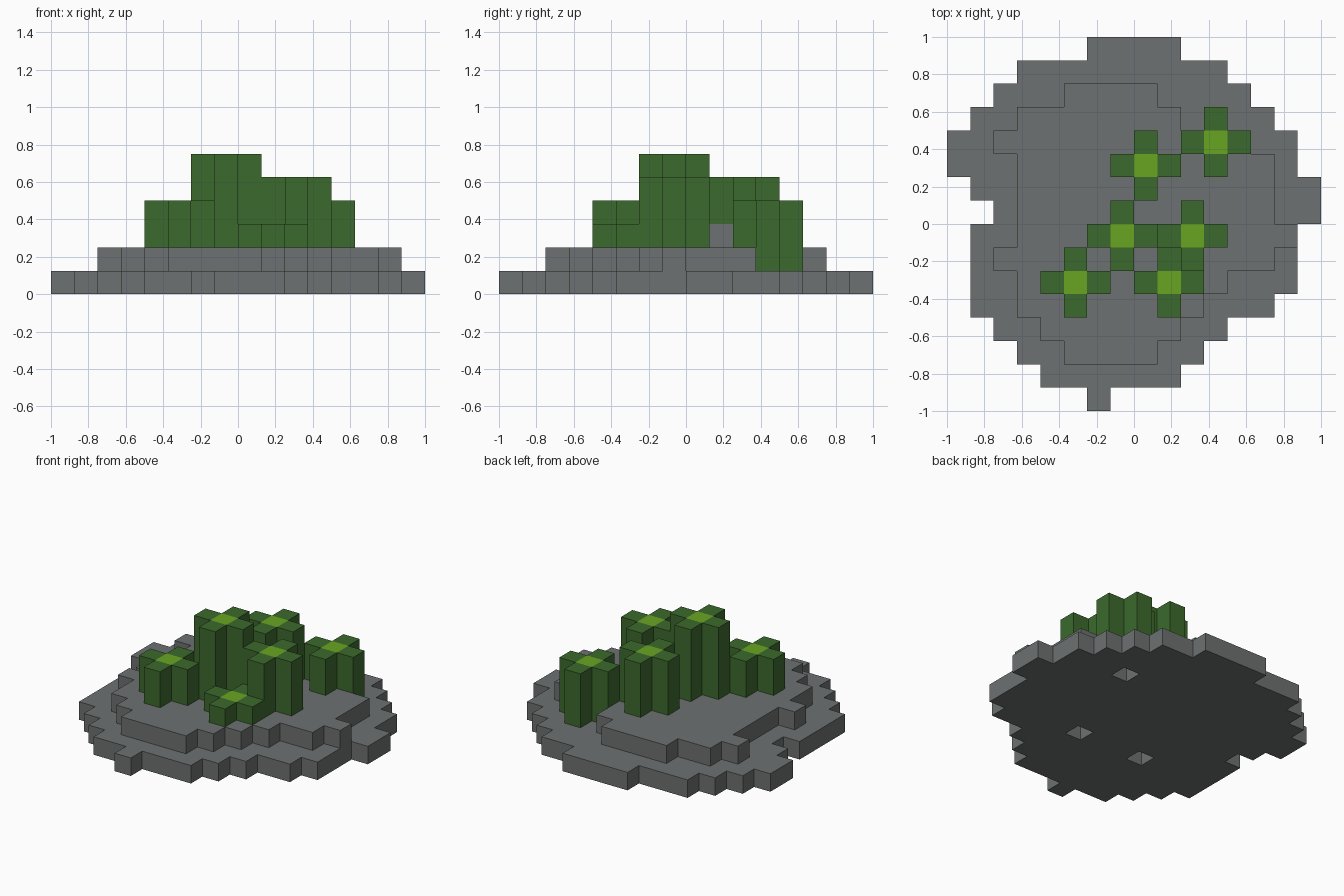
import bpy, bmesh

cube = bpy.data.objects.get("Cube")
if cube:
    bpy.data.objects.remove(cube, do_unlink=True)

U = 0.125  # size of one block


def make_material(name, color):
    mat = bpy.data.materials.new(name)
    mat.use_nodes = True
    mat.diffuse_color = (*color, 1)
    mat.node_tree.nodes["Principled BSDF"].inputs["Base Color"].default_value = (*color, 1)
    return mat


stone = make_material("stone_grey", (0.155, 0.165, 0.165))
leaf = make_material("leaf_green", (0.045, 0.142, 0.026))
tip = make_material("tip_lime", (0.141, 0.376, 0.016))


def slab(name, cells, z0, z1, materials, top_accent=None):
    """Extrude a set of square grid cells from level z0 to z1."""
    bm = bmesh.new()

    def quad(points, index=0):
        face = bm.faces.new([bm.verts.new((x * U, y * U, z * U)) for x, y, z in points])
        face.material_index = index

    for x, y in cells:
        ring = [(x, y), (x + 1, y), (x + 1, y + 1), (x, y + 1)]
        quad([(*p, z1) for p in ring], 1 if (x, y) == top_accent else 0)
        quad([(*p, z0) for p in reversed(ring)])
        neighbours = [(x, y - 1), (x + 1, y), (x, y + 1), (x - 1, y)]
        for i, other in enumerate(neighbours):
            if other not in cells:
                a, b = ring[i], ring[(i + 1) % 4]
                quad([(*a, z0), (*b, z0), (*b, z1), (*a, z1)])
    bmesh.ops.remove_doubles(bm, verts=bm.verts, dist=0.001)
    mesh = bpy.data.meshes.new(name)
    bm.to_mesh(mesh)
    bm.free()
    for mat in materials:
        mesh.materials.append(mat)
    obj = bpy.data.objects.new(name, mesh)
    bpy.context.collection.objects.link(obj)
    return obj


def rows_to_cells(first_row, spans):
    """Turn (start, end) spans, listed front to back, into grid cells."""
    return {(x, first_row + i) for i, (a, b) in enumerate(spans) for x in range(a, b)}


# Lower rock tier, with small pits under three of the shrubs
lower = rows_to_cells(-8, [
    (-2, -1), (-4, 2), (-5, 3), (-6, 4), (-7, 6), (-7, 7), (-7, 7), (-7, 7),
    (-6, 8), (-7, 8), (-8, 7), (-8, 7), (-7, 6), (-6, 5), (-5, 4), (-2, 2)])
lower -= {(3, 3), (1, -3), (-3, -3)}
slab("lower_rock_tier", lower, 0, 1, [stone])

# Upper rock tier
upper = rows_to_cells(-6, [
    (-3, 1), (-4, 2), (-5, 3), (-5, 4), (-6, 6), (-5, 7),
    (-5, 6), (-5, 6), (-5, 6), (-6, 2), (-5, 2), (-3, 1)])
slab("upper_rock_tier", upper, 1, 2, [stone])

# Small rock under one arm of the back shrub
rock_cell = (0, 1)
slab("small_rock", {rock_cell}, 2, 3, [stone])

# Cross-shaped shrubs: centre cell, base level, top level
shrubs = {
    "tall_shrub": (-1, -1, 2, 6),
    "left_shrub": (2, -1, 2, 5),
    "back_shrub": (0, 2, 2, 5),
    "edge_shrub": (3, 3, 1, 4),
    "right_shrub": (-3, -3, 2, 4),
    "low_shrub": (1, -3, 2, 3),
}
for name, (cx, cy, z0, z1) in shrubs.items():
    plus = {(cx, cy), (cx + 1, cy), (cx - 1, cy), (cx, cy + 1), (cx, cy - 1)}
    if rock_cell in plus:
        plus.remove(rock_cell)
        slab(name + "_raised_arm", {rock_cell}, 3, z1, [leaf])
    slab(name, plus, z0, z1, [leaf, tip], top_accent=(cx, cy))
